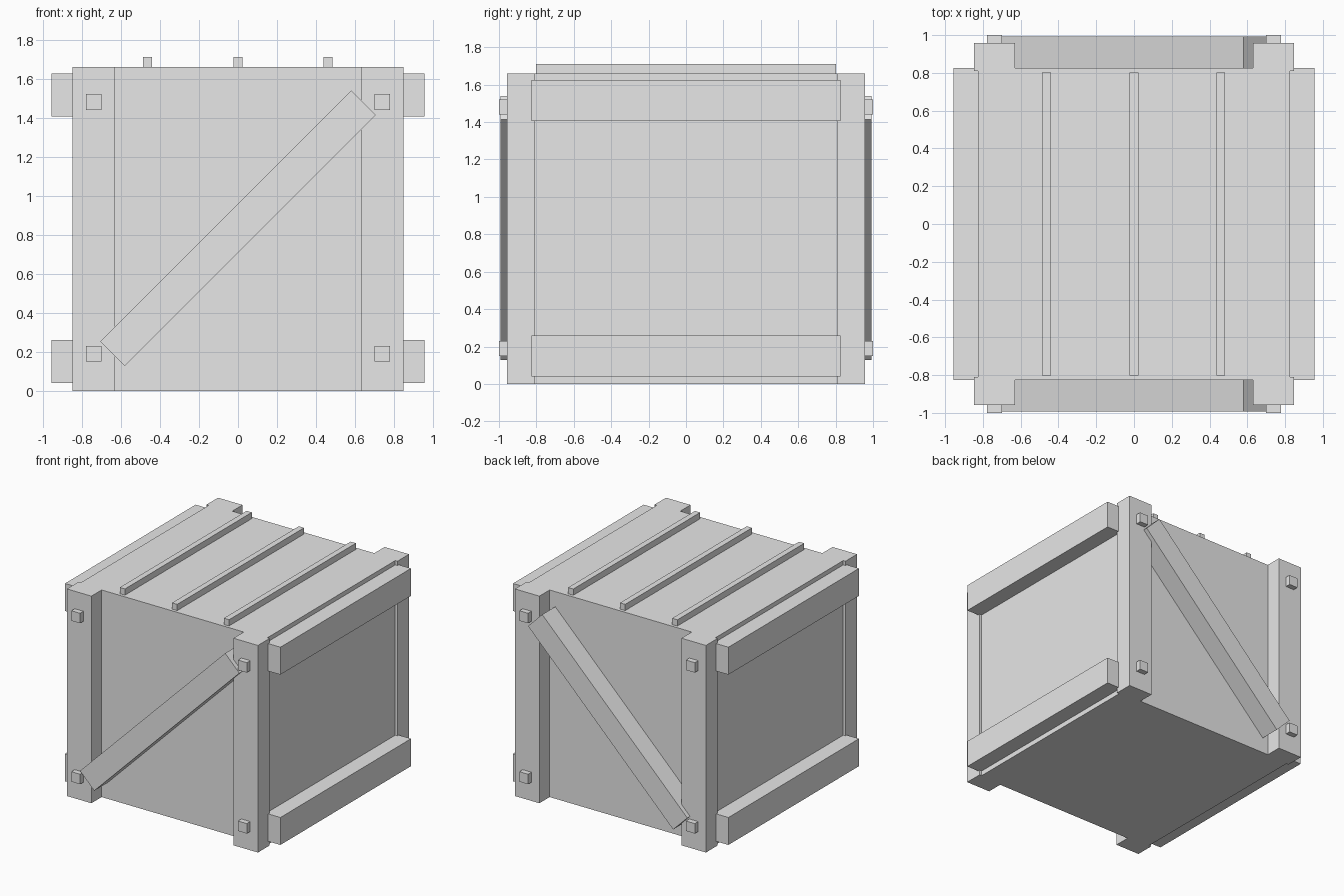
import bpy
import math

if "Cube" in bpy.data.objects:
    bpy.data.objects.remove(bpy.data.objects["Cube"], do_unlink=True)

# One plain grey for the whole crate
grey = bpy.data.materials.new("light_grey")
grey.use_nodes = True
colour = (0.8, 0.8, 0.8, 1)
grey.diffuse_color = colour
grey.node_tree.nodes["Principled BSDF"].inputs["Base Color"].default_value = colour


def box(name, x, y, z, tilt=0):
    """Box spanning the (low, high) ranges, tilted about y through its centre."""
    spans = (x, y, z)
    bpy.ops.mesh.primitive_cube_add(size=1, location=[(a + b) / 2 for a, b in spans])
    ob = bpy.context.object
    ob.name = name
    ob.scale = [b - a for a, b in spans]
    bpy.ops.object.transform_apply(location=False, rotation=False, scale=True)
    ob.rotation_euler.y = tilt
    ob.data.materials.append(grey)
    return ob


def span(side, a, b):
    """Range a..b mirrored to the given side."""
    return sorted((side * a, side * b))


HEIGHT = 1.66

# Crate body
box("crate_body", (-0.827, 0.827), (-0.827, 0.827), (0, HEIGHT))

for side, side_name in ((1, "left"), (-1, "right")):
    # Horizontal side rails
    for level, z in (("lower", (0.04, 0.26)), ("upper", (1.405, 1.625))):
        box(f"{side_name}_{level}_rail", span(side, 0.8, 0.955), (-0.827, 0.827), z)

    # Corner posts with square bolt heads
    for face, face_name in ((-1, "front"), (1, "back")):
        corner = f"{face_name}_{side_name}"
        box(f"{corner}_post", span(side, 0.63, 0.847), span(face, 0.81, 0.957), (0, HEIGHT))
        for level, z in (("lower", 0.19), ("upper", 1.48)):
            box(f"{corner}_{level}_bolt", span(side, 0.7, 0.778),
                span(face, 0.94, 1.0), (z - 0.04, z + 0.04))

# Diagonal braces on the front and back, both rising towards +x
for face, face_name in ((-1, "front"), (1, "back")):
    box(f"{face_name}_brace", (-0.91, 0.91), span(face, 0.82, 0.992),
        (0.744, 0.922), tilt=-math.pi / 4)

# Thin battens along the top
for label, x in (("right", -0.463), ("middle", 0), ("left", 0.46)):
    box(f"{label}_top_batten", (x - 0.023, x + 0.023), (-0.803, 0.803), (HEIGHT - 0.02, 1.71))
